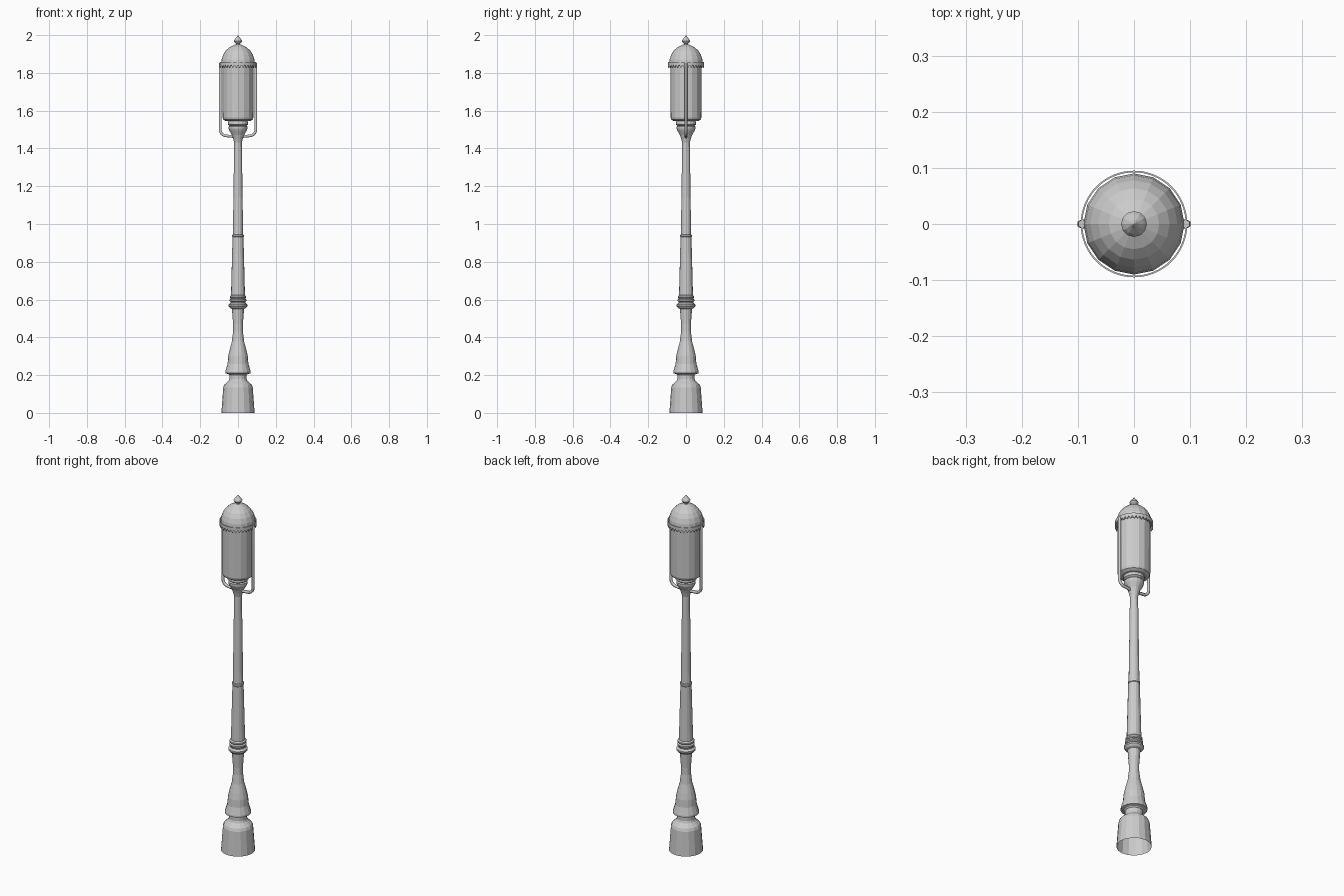
import bpy, bmesh, math
from mathutils import Vector

cube = bpy.data.objects.get("Cube")
if cube:
    bpy.data.objects.remove(cube, do_unlink=True)

grey = bpy.data.materials.new("plain_grey")
grey.use_nodes = True
grey.diffuse_color = (0.6, 0.6, 0.6, 1)
grey.node_tree.nodes["Principled BSDF"].inputs["Base Color"].default_value = (0.6, 0.6, 0.6, 1)


def finish(name, bm):
    mesh = bpy.data.meshes.new(name)
    bm.to_mesh(mesh)
    bm.free()
    mesh.materials.append(grey)
    obj = bpy.data.objects.new(name, mesh)
    bpy.context.collection.objects.link(obj)
    return obj


def lathe(name, profile, sides=16):
    """Turn (radius, height) points, listed upwards, around the z axis."""
    bm = bmesh.new()
    rings = []
    for r, z in profile:
        ring = []
        for i in range(sides if r > 0 else 1):
            a = math.tau * i / sides
            ring.append(bm.verts.new((r * math.cos(a), r * math.sin(a), z)))
        rings.append(ring)
    for low, high in zip(rings, rings[1:]):
        for i in range(sides):
            j = (i + 1) % sides
            corners = [low[i % len(low)], low[j % len(low)],
                       high[j % len(high)], high[i % len(high)]]
            bm.faces.new(list(dict.fromkeys(corners)))
    return finish(name, bm)


# Turned post: open foot, waist, baluster, collars and tapering shaft
lathe("foot", [(.088, 0), (.078, .135), (.072, .15), (.05, .17), (.046, .18), (.046, .2), (.055, .21)])
lathe("baluster", [(.05, .205), (.067, .21), (.067, .22), (.055, .26), (.052, .3), (.044, .335),
                   (.032, .38), (.026, .43), (.026, .47), (.032, .55), (.04, .555)])
lathe("collar", [(.032, .55), (.042, .555), (.05, .565), (.05, .573), (.04, .582), (.04, .588),
                 (.045, .593), (.045, .6), (.038, .605), (.043, .61), (.043, .618), (.036, .625)])
lathe("lower_shaft", [(.037, .62), (.029, .93)])
lathe("shaft_ring", [(.027, .93), (.031, .933), (.031, .942), (.025, .945)])
lathe("upper_shaft", [(.027, .94), (.02, 1.45)])
lathe("lantern_cup", [(.02, 1.43), (.025, 1.45), (.032, 1.47), (.046, 1.495), (.05, 1.505),
                      (.05, 1.515), (.044, 1.52), (.054, 1.527), (.054, 1.535), (.05, 1.55)])

# Lantern body, dome and finial
lathe("lantern_body", [(0, 1.545), (.065, 1.545), (.078, 1.553), (.082, 1.565), (.083, 1.85)])
dome = [(.09 * math.cos(t), 1.845 + .105 * math.sin(t))
        for t in (math.radians(15 * k) for k in range(6))]
lathe("dome", [(.083, 1.838)] + dome + [(.016, 1.95), (0, 1.951)])
lathe("finial", [(.013, 1.945), (.01, 1.955), (.019, 1.962), (.023, 1.969),
                 (.018, 1.977), (.008, 1.988), (0, 2)], 12)

# Crown: thin band with a toothed lower edge
teeth = 32
bm = bmesh.new()
top, mid, low = [], [], []
for i in range(teeth * 2):
    a = math.tau * i / (teeth * 2)
    x, y = .095 * math.cos(a), .095 * math.sin(a)
    top.append(bm.verts.new((x, y, 1.857)))
    mid.append(bm.verts.new((x, y, 1.847)))
    low.append(bm.verts.new((x, y, 1.825 if i % 2 else 1.842)))
for i in range(teeth * 2):
    j = (i + 1) % (teeth * 2)
    bm.faces.new((mid[i], mid[j], top[j], top[i]))
    bm.faces.new((low[i], low[j], mid[j], mid[i]))
crown = finish("toothed_crown", bm)
wall = crown.modifiers.new("thickness", "SOLIDIFY")
wall.thickness = .003

# Side arms: round tubes from the cup up to the crown
for side, name in ((1, "left_arm"), (-1, "right_arm")):
    path = [(.015, 1.462), (.055, 1.466)]
    path += [(.06 + .034 * math.sin(t), 1.5 - .034 * math.cos(t))
             for t in (math.radians(18 * k) for k in range(1, 6))]
    path += [(.094, 1.84), (.092, 1.855)]
    curve = bpy.data.curves.new(name, "CURVE")
    curve.dimensions = "3D"
    curve.bevel_depth = .008
    curve.bevel_resolution = 1
    curve.use_fill_caps = True
    spline = curve.splines.new("POLY")
    spline.points.add(len(path) - 1)
    for point, (x, z) in zip(spline.points, path):
        point.co = (side * x, 0, z, 1)
    curve.materials.append(grey)
    bpy.context.collection.objects.link(bpy.data.objects.new(name, curve))
